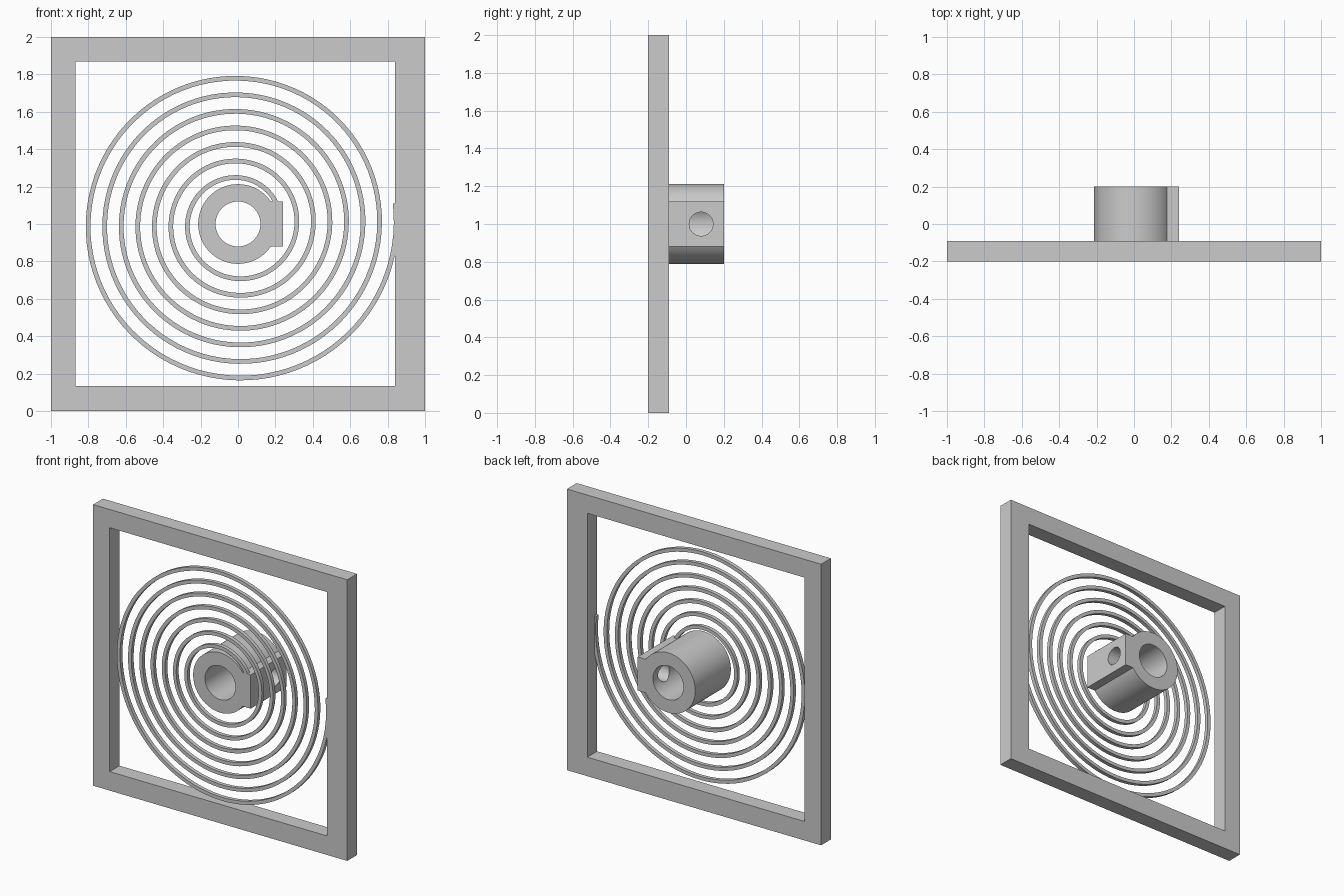
import bpy, bmesh, math
from mathutils import Matrix

cube = bpy.data.objects.get("Cube")
if cube:
    bpy.data.objects.remove(cube, do_unlink=True)

FRONT, FRAME_BACK, HUB_BACK = -0.2, -0.09, 0.2
CENTRE_Z = 1.0

grey = bpy.data.materials.new("plain grey")
grey.use_nodes = True
grey.diffuse_color = (0.6, 0.6, 0.6, 1)
grey.node_tree.nodes["Principled BSDF"].inputs["Base Color"].default_value = (0.6, 0.6, 0.6, 1)


def finish(name, bm):
    bmesh.ops.recalc_face_normals(bm, faces=bm.faces)
    mesh = bpy.data.meshes.new(name)
    bm.to_mesh(mesh)
    bm.free()
    mesh.materials.append(grey)
    obj = bpy.data.objects.new(name, mesh)
    bpy.context.collection.objects.link(obj)
    return obj


def prism(name, outline, y0, y1):
    """Extrude an (x, z) outline along y."""
    bm = bmesh.new()
    face = bm.faces.new([bm.verts.new((x, y0, z)) for x, z in outline])
    out = bmesh.ops.extrude_face_region(bm, geom=[face])
    verts = [v for v in out["geom"] if isinstance(v, bmesh.types.BMVert)]
    bmesh.ops.translate(bm, verts=verts, vec=(0, y1 - y0, 0))
    return finish(name, bm)


def rectangle(x0, x1, z0, z1):
    return [(x0, z0), (x1, z0), (x1, z1), (x0, z1)]


def arc(radius, start, end, steps):
    angles = [start + (end - start) * i / steps for i in range(steps + 1)]
    return [(radius * math.cos(a), CENTRE_Z + radius * math.sin(a)) for a in angles]


def cut(obj, cutter):
    """Subtract the cutter, then remove it."""
    mod = obj.modifiers.new("cut", "BOOLEAN")
    mod.operation, mod.solver, mod.object = "DIFFERENCE", "EXACT", cutter
    bpy.context.view_layer.update()
    graph = bpy.context.evaluated_depsgraph_get()
    mesh = bpy.data.meshes.new_from_object(obj.evaluated_get(graph))
    obj.modifiers.clear()
    obj.data = mesh
    bpy.data.objects.remove(cutter, do_unlink=True)


def smooth(obj):
    bpy.ops.object.select_all(action="DESELECT")
    obj.select_set(True)
    bpy.context.view_layer.objects.active = obj
    bpy.ops.object.shade_smooth_by_angle(angle=math.radians(30))


# Square frame, its right bar a little wider
frame = prism("frame", rectangle(-1, 1, 0, 2), FRONT, FRAME_BACK)
cut(frame, prism("window_cutter", rectangle(-0.87, 0.84, 0.135, 1.87), FRONT - 0.1, FRAME_BACK + 0.1))

# Hub: a round sleeve with a flat-sided boss
HUB_R, BOSS_X, BOSS_HALF = 0.213, 0.24, 0.12
a = math.asin(BOSS_HALF / HUB_R)
outline = arc(HUB_R, a, 2 * math.pi - a, 80)
outline += [(BOSS_X, CENTRE_Z - BOSS_HALF), (BOSS_X, CENTRE_Z + BOSS_HALF)]
hub = prism("hub", outline, FRONT, HUB_BACK)
bore = arc(0.12, 0, 2 * math.pi, 72)[:-1]
cut(hub, prism("bore_cutter", bore, FRONT - 0.1, HUB_BACK + 0.1))

# Set screw hole through the boss into the bore
bm = bmesh.new()
bmesh.ops.create_cone(bm, cap_ends=True, segments=48, radius1=0.063, radius2=0.063, depth=0.3,
                      matrix=Matrix.Translation((0.18, 0.08, CENTRE_Z)) @ Matrix.Rotation(math.pi / 2, 4, "Y"))
cut(hub, finish("screw_hole_cutter", bm))
smooth(hub)

# Flat spiral spring from the boss out to the right bar of the frame
PITCH, START_R, HALF_W, DEPTH = 0.0885, 0.226, 0.0125, 0.027
TURNS, STEPS = 7.03, 96
bm = bmesh.new()
rings = []
for i in range(int(TURNS * STEPS) + 1):
    t = i / STEPS
    c, s = math.cos(t * 2 * math.pi), math.sin(t * 2 * math.pi)
    r = START_R + PITCH * t
    corners = [(r - HALF_W, FRONT), (r + HALF_W, FRONT),
               (r + HALF_W, FRONT + DEPTH), (r - HALF_W, FRONT + DEPTH)]
    rings.append([bm.verts.new((q * c, y, CENTRE_Z + q * s)) for q, y in corners])
for p, q in zip(rings, rings[1:]):
    for k in range(4):
        n = (k + 1) % 4
        bm.faces.new((p[k], p[n], q[n], q[k]))
bm.faces.new(rings[0])
bm.faces.new(rings[-1])
smooth(finish("spiral_spring", bm))
